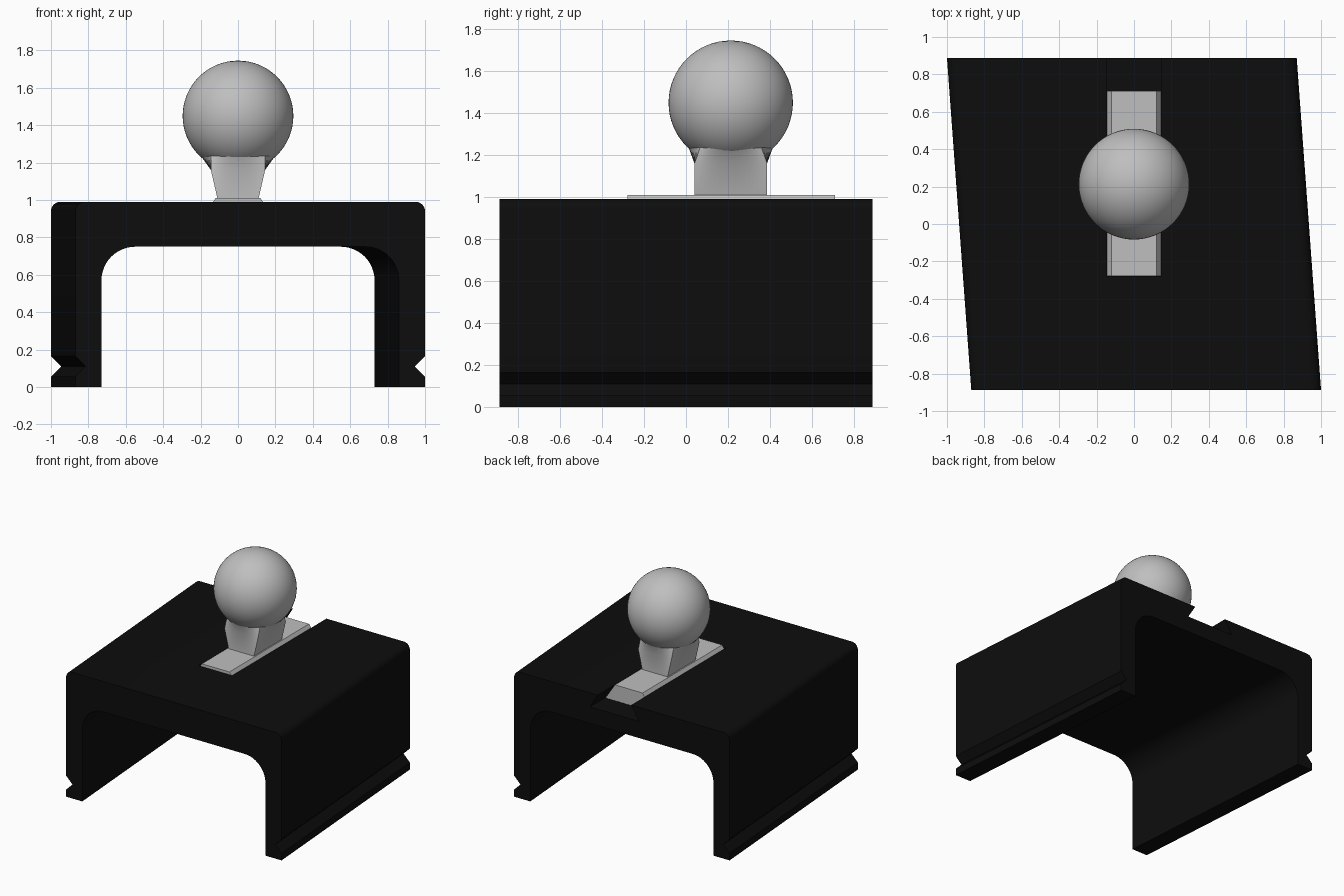
import bpy, bmesh, math

if "Cube" in bpy.data.objects:
    bpy.data.objects.remove(bpy.data.objects["Cube"])


def material(name, value):
    m = bpy.data.materials.new(name)
    m.diffuse_color = (value, value, value, 1)
    m.use_nodes = True
    m.node_tree.nodes["Principled BSDF"].inputs["Base Color"].default_value = m.diffuse_color
    return m


black = material("black plastic", 0.004)
grey = material("light grey", 0.52)


def make(name, rings, mat, smooth=True):
    """Loft a closed solid through rings of equal point count."""
    bm = bmesh.new()
    loops = [[bm.verts.new(p) for p in ring] for ring in rings]
    n = len(loops[0])
    for a, b in zip(loops, loops[1:]):
        for i in range(n):
            j = (i + 1) % n
            bm.faces.new((a[i], a[j], b[j], b[i]))
    bm.faces.new(loops[0])
    bm.faces.new(loops[-1])
    bmesh.ops.recalc_face_normals(bm, faces=bm.faces)
    mesh = bpy.data.meshes.new(name)
    bm.to_mesh(mesh)
    bm.free()
    ob = bpy.data.objects.new(name, mesh)
    bpy.context.collection.objects.link(ob)
    mesh.materials.append(mat)
    if smooth:
        shade(ob)
    return ob


def shade(ob):
    bpy.ops.object.select_all(action='DESELECT')
    ob.select_set(True)
    bpy.context.view_layer.objects.active = ob
    bpy.ops.object.shade_smooth_by_angle(angle=math.radians(30))


def fillet(cx, cz, r, a0, a1, steps):
    angles = [math.radians(a0 + (a1 - a0) * i / steps) for i in range(steps + 1)]
    return [(cx + r * math.cos(a), cz + r * math.sin(a)) for a in angles]


# Arch-shaped body: half profile mirrored, then extruded askew
W, IN, TOP, ROOF, D = 0.935, 0.795, 0.99, 0.75, 0.888
half = ([(IN, 0), (W, 0), (W, 0.055), (W - 0.055, 0.11), (W, 0.165)]
        + fillet(W - 0.05, TOP - 0.05, 0.05, 0, 90, 6))
inner = fillet(IN - 0.18, ROOF - 0.18, 0.18, 0, 90, 12)
right = inner[::-1] + half
profile = right + [(-x, z) for x, z in reversed(right)]
body = make("body", [[(x - s * 0.065, s * D, z) for x, z in profile]
                     for s in (-1, 1)], black)


# Dovetail section shared by the slot and the rail
def dovetail(name, y0, y1, z0, w0, z1, w1, mat):
    sec = [(-w0, z0), (w0, z0), (w1, z1), (-w1, z1)]
    return make(name, [[(x, y, z) for x, z in sec] for y in (y0, y1)], mat, False)


# Slot open to the back
slot = dovetail("slot_cutter", -0.28, 1.0, 0.88, 0.213, 1.04, 0.115, black)
slot.hide_render = True
slot.hide_set(True)
cut = body.modifiers.new("slot", 'BOOLEAN')
cut.object = slot
cut.operation = 'DIFFERENCE'
cut.solver = 'EXACT'

# Sliding rail
dovetail("rail", -0.278, 0.71, 0.885, 0.203, 1.01, 0.12, grey)

# Neck: tapered block blending into a round collar
CY, N = 0.213, 64


def block_ring(hx, hy, z):
    """Rectangle sampled evenly along its sides, corners included."""
    q = N // 4
    corners = [(hx, -hy), (hx, hy), (-hx, hy), (-hx, -hy)]
    pts = []
    for k in range(4):
        (ax, ay), (bx, by) = corners[k], corners[(k + 1) % 4]
        pts += [(ax + (bx - ax) * i / q, CY + ay + (by - ay) * i / q, z)
                for i in range(q)]
    return pts


def round_ring(r, z):
    angles = [-math.pi / 4 + 2 * math.pi * i / N for i in range(N)]
    return [(r * math.cos(a), CY + r * math.sin(a), z) for a in angles]


make("neck", [block_ring(0.108, 0.173, 1.0), block_ring(0.145, 0.173, 1.16),
              round_ring(0.203, 1.242), round_ring(0.16, 1.28)], grey)

# Ball
bpy.ops.mesh.primitive_uv_sphere_add(segments=64, ring_count=32, radius=0.296,
                                     location=(0, CY, 1.449))
ball = bpy.context.object
ball.name = "ball"
ball.data.materials.append(grey)
shade(ball)
